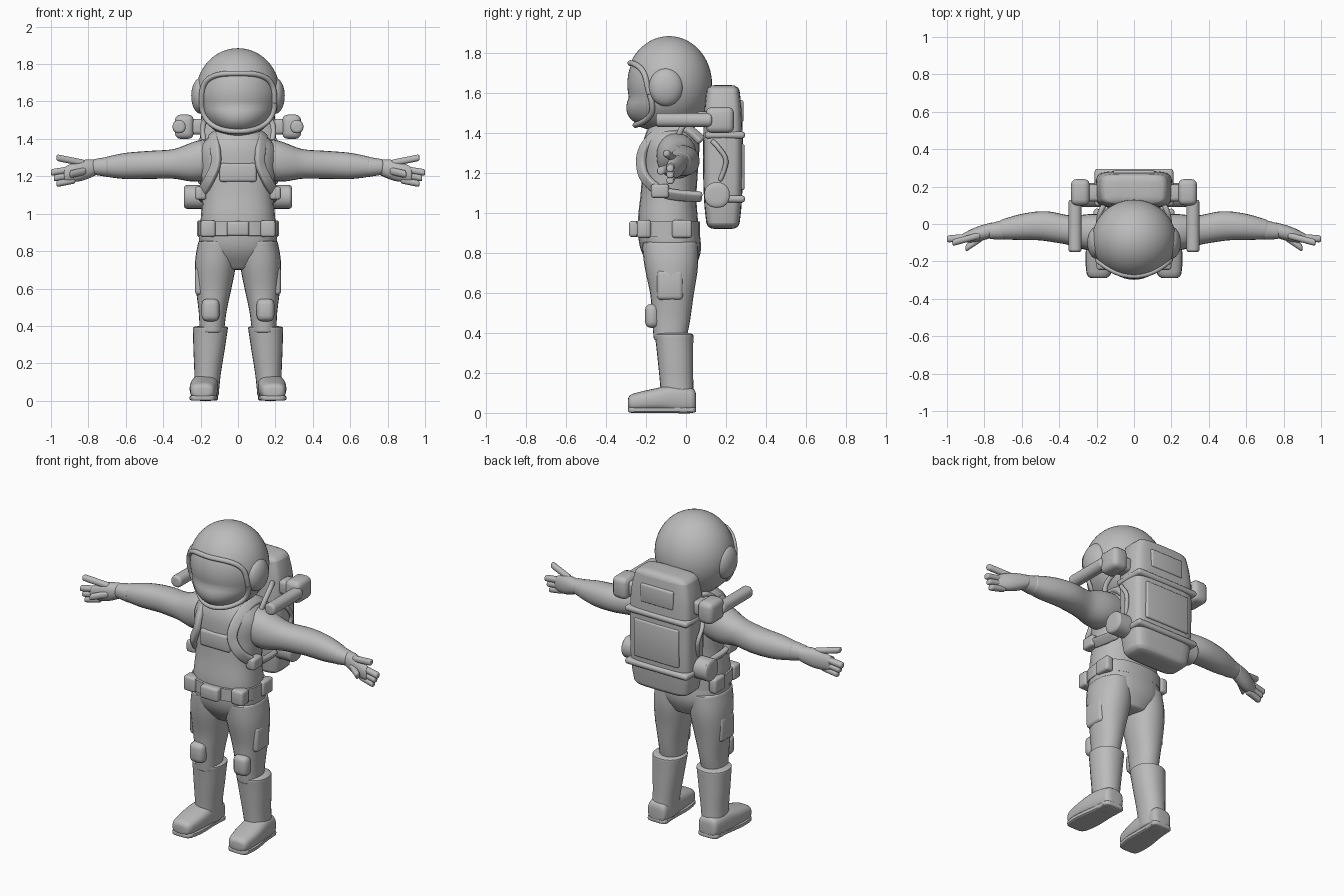
import bpy, bmesh, math
from mathutils import Vector

if "Cube" in bpy.data.objects:
    bpy.data.objects.remove(bpy.data.objects["Cube"])

grey = bpy.data.materials.new("suit grey")
grey.use_nodes = True
grey.diffuse_color = (.5, .5, .5, 1)
grey.node_tree.nodes["Principled BSDF"].inputs["Base Color"].default_value = grey.diffuse_color


def finish(name, bm, mirror):
    """Turn a bmesh into a smooth shaded object, optionally mirrored in x."""
    bmesh.ops.recalc_face_normals(bm, faces=bm.faces)
    mesh = bpy.data.meshes.new(name)
    bm.to_mesh(mesh)
    bm.free()
    mesh.materials.append(grey)
    ob = bpy.data.objects.new(name, mesh)
    bpy.context.collection.objects.link(ob)
    bpy.ops.object.select_all(action='DESELECT')
    ob.select_set(True)
    bpy.context.view_layer.objects.active = ob
    bpy.ops.object.shade_smooth_by_angle(angle=math.radians(40))
    if mirror:
        mod = ob.modifiers.new("mirror", 'MIRROR')
        mod.use_mirror_merge = False
    return ob


def blend(values, t):
    """Smooth interpolation through evenly spaced numbers or vectors."""
    last = len(values) - 1
    if last == 0:
        return values[0]
    i = min(int(t * last), last - 1)
    f = t * last - i
    a, b, c, d = (values[min(max(i + k, 0), last)] for k in (-1, 0, 1, 2))
    return b + (c - a + (a * 2 - b * 5 + c * 4 - d + ((b - c) * 3 + d - a) * f) * f) * (f / 2)


def oval(power, count=24):
    """Unit superellipse; a higher power is squarer."""
    def bulge(v):
        return math.copysign(abs(v) ** (2 / power), v)
    turns = [math.tau * i / count for i in range(count)]
    return [(bulge(math.cos(a)), bulge(math.sin(a))) for a in turns]


def skin(name, rings, mirror):
    """Closed surface through a row of rings."""
    bm = bmesh.new()
    loops = [[bm.verts.new(co) for co in ring] for ring in rings]
    for a, b in zip(loops, loops[1:]):
        for i in range(len(a)):
            j = (i + 1) % len(a)
            bm.faces.new((a[i], a[j], b[j], b[i]))
    bm.faces.new(loops[0])
    bm.faces.new(loops[-1])
    return finish(name, bm, mirror)


def form(name, path, wide, deep, axis=None, power=2.2, mirror=True, soft=.02, core=(0, -.08, 1.25)):
    """Rounded body along a path. Rings lie square to the axis, or, without
    one, square to the path with their flat side turned away from the core."""
    path = [Vector(co) for co in path]
    length = sum((b - a).length for a, b in zip(path, path[1:]))
    count = 6 * max(len(path), len(wide))
    ends = [soft / length * f for f in (.1, .4, 1)]
    stops = {i / count for i in range(count + 1)} | set(ends) | {1 - e for e in ends}
    rings = []
    for t in sorted(stops):
        co = blend(path, t)
        if axis is None:
            along = (blend(path, min(t + .01, 1)) - blend(path, max(t - .01, 0))).normalized()
            side = along.cross(co - Vector(core)).normalized()
            up = side.cross(along)
        else:
            side, up = (Vector([i == k for i in range(3)]) for k in range(3) if k != axis)
        near = max(1 - min(t, 1 - t) * length / soft, 0)
        scale = (1 + math.sqrt(1 - near * near)) / 2
        w, d = blend(wide, t) * scale, blend(deep, t) * scale
        rings.append([co + side * u * w + up * v * d for u, v in oval(power)])
    return skin(name, rings, mirror)


def box(name, centre, size, round_by=.015, mirror=False):
    bm = bmesh.new()
    bmesh.ops.create_cube(bm, size=1)
    for v in bm.verts:
        v.co = Vector(centre) + v.co * Vector(size)
    bmesh.ops.bevel(bm, geom=bm.edges[:], offset=round_by, segments=3, profile=.5, affect='EDGES')
    return finish(name, bm, mirror)


def ball(name, centre, radii, mirror=False, shape=None):
    bm = bmesh.new()
    bmesh.ops.create_uvsphere(bm, u_segments=48, v_segments=32, radius=1)
    for v in bm.verts:
        v.co = Vector(centre) + v.co * Vector(radii)
        if shape:
            shape(v.co)
    return finish(name, bm, mirror)


# Helmet: a ball with a jutting chin, cut open over the visor
middle, reach = Vector((0, -.085, 1.645)), Vector((.225, .215, .24))


def jut(z):
    return 1 + min(max((1.58 - z) / .14, 0), 1) / 2


def chin(co):
    if co.y < middle.y:
        co.y = middle.y + (co.y - middle.y) * jut(co.z)


outline = [top if top[1] > 0 else low for top, low in zip(oval(3.2, 48), oval(2.3, 48))]
opening = [(.195 * u, 1.595 + .155 * v) for u, v in outline]
helmet = ball("helmet", middle, reach, shape=chin)
cutter = skin("visor_cutter", [[(x, y, z) for x, z in opening] for y in (-.5, -.1)], False)
cutter.hide_render = True
cutter.hide_set(True)
cut = helmet.modifiers.new("opening", 'BOOLEAN')
cut.operation, cut.object, cut.solver = 'DIFFERENCE', cutter, 'EXACT'
ball("visor", middle, reach * .97, shape=chin)

rim = []
for x, z in opening:
    height = 1 - (x / reach.x) ** 2 - ((z - middle.z) / reach.z) ** 2
    rim.append((x, middle.y - reach.y * math.sqrt(max(height, .02)) * jut(z), z))
form("visor_rim", rim + rim[:1], [.014], [.014], mirror=False, soft=.001, core=middle)
ball("helmet_ear_caps", (.2, -.1, 1.63), (.05, .085, .095), mirror=True)

# Torso
form("torso", [(0, -.06, .7), (0, -.09, .96), (0, -.08, 1.22), (0, -.07, 1.46)],
     wide=(.1, .2, .2, .19, .2, .2, .1), deep=(.09, .15, .15, .14, .14, .14, .1),
     axis=2, power=2.4, mirror=False)
box("chest_panel", (0, -.21, 1.22), (.2, .04, .1))

# Belt
form("belt", [(0, -.09, .88), (0, -.09, .96)], [.21], [.16], axis=2, power=2.5, mirror=False, soft=.005)
box("belt_buckle", (0, -.26, .92), (.12, .05, .08))
box("belt_pouches", (.16, -.21, .92), (.08, .07, .09), mirror=True)
box("hip_pouches", (.195, -.02, .92), (.05, .1, .09), mirror=True)

# Harness
form("harness_straps", [(.14, .08, 1.36), (.13, 0, 1.42), (.13, -.12, 1.41), (.12, -.2, 1.34),
                        (.12, -.225, 1.26), (.16, -.2, 1.17), (.2, -.1, 1.1), (.19, .08, 1.08)],
     [.028], [.016], power=4)
box("strap_pouches", (.2, -.13, 1.11), (.06, .09, .07), mirror=True)

# Arms
form("arms", [(.1, -.05, 1.3), (.3, -.04, 1.27), (.5, -.01, 1.26), (.72, -.03, 1.25)],
     wide=(.09, .1, .08, .08, .07, .05), deep=(.1, .11, .08, .075, .07, .05), axis=0)
form("glove_cuffs", [(.69, -.03, 1.25), (.78, -.04, 1.25)], (.055, .04), (.055, .04), axis=0)
form("palms", [(.75, -.03, 1.25), (.93, -.08, 1.21)], (.04, .04, .02), (.04, .055, .04), axis=0)
for i, finger in enumerate(("first", "middle", "last")):
    z = 1.24 - .03 * i
    form(finger + "_fingers", [(.87, -.07, z), (1 - .015 * i, -.08, z - .02)], [.019], [.018], axis=0)
form("raised_fingers", [(.82, -.06, 1.27), (.97, -.1, 1.3)], [.018], [.018], axis=0)
form("thumbs", [(.81, -.07, 1.23), (.9, -.13, 1.21)], [.02], [.02], axis=0)

# Legs
form("legs", [(.11, -.08, .86), (.13, -.07, .6), (.14, -.08, .36)],
     wide=(.1, .11, .095, .073, .065), deep=(.14, .135, .11, .095, .08), axis=2)
box("thigh_pockets", (.2, -.08, .64), (.06, .13, .15), .02, mirror=True)
box("knee_pads", (.147, -.17, .485), (.095, .07, .12), .03, mirror=True)

# Boots
form("boot_shafts", [(.147, -.06, .4), (.17, -.04, .02)],
     wide=(.095, .085, .07, .066), deep=(.097, .09, .083, .085), axis=2)
form("boot_feet", [(.17, .05, .06), (.18, -.1, .07), (.19, -.29, .05)],
     wide=(.06, .07, .075, .06), deep=(.06, .07, .055, .04), axis=1, power=2.8, soft=.04)
form("boot_soles", [(.17, .05, .015), (.19, -.29, .015)],
     wide=(.065, .065, .075, .06), deep=[.015], axis=1, power=5, soft=.04)

# Backpack
form("backpack", [(0, .185, .92), (0, .185, 1.64)], wide=(.18, .2, .205, .2, .17),
     deep=(.08, .095, .1, .095, .08), axis=2, power=5, mirror=False, soft=.05)
for side, z in (("lower", 1.07), ("upper", 1.39)):
    box(side + "_backpack_band", (0, .195, z), (.42, .2, .035))
box("backpack_main_panel", (0, .28, 1.23), (.3, .025, .23), .01)
box("backpack_top_panel", (0, .275, 1.51), (.22, .025, .11), .01)
form("side_canisters", [(.17, .155, 1.09), (.29, .155, 1.09)], [.064], [.064], axis=0)
form("side_hoses", [(.2, .13, 1.36), (.22, .16, 1.33), (.22, .2, 1.26), (.2, .17, 1.16)], [.012], [.012])

# Thruster housings with forward tubes
box("thruster_housings", (.287, .17, 1.465), (.1, .14, .13), .03, mirror=True)
box("thruster_mounts", (.22, .165, 1.465), (.09, .09, .085), .02, mirror=True)
form("thruster_tubes", [(.315, .13, 1.465), (.315, -.15, 1.465)], [.035], [.035], axis=1)
form("shoulder_hoses", [(.15, .12, 1.49), (.18, .06, 1.49), (.19, -.01, 1.44), (.18, -.04, 1.38)],
     [.014], [.014])
